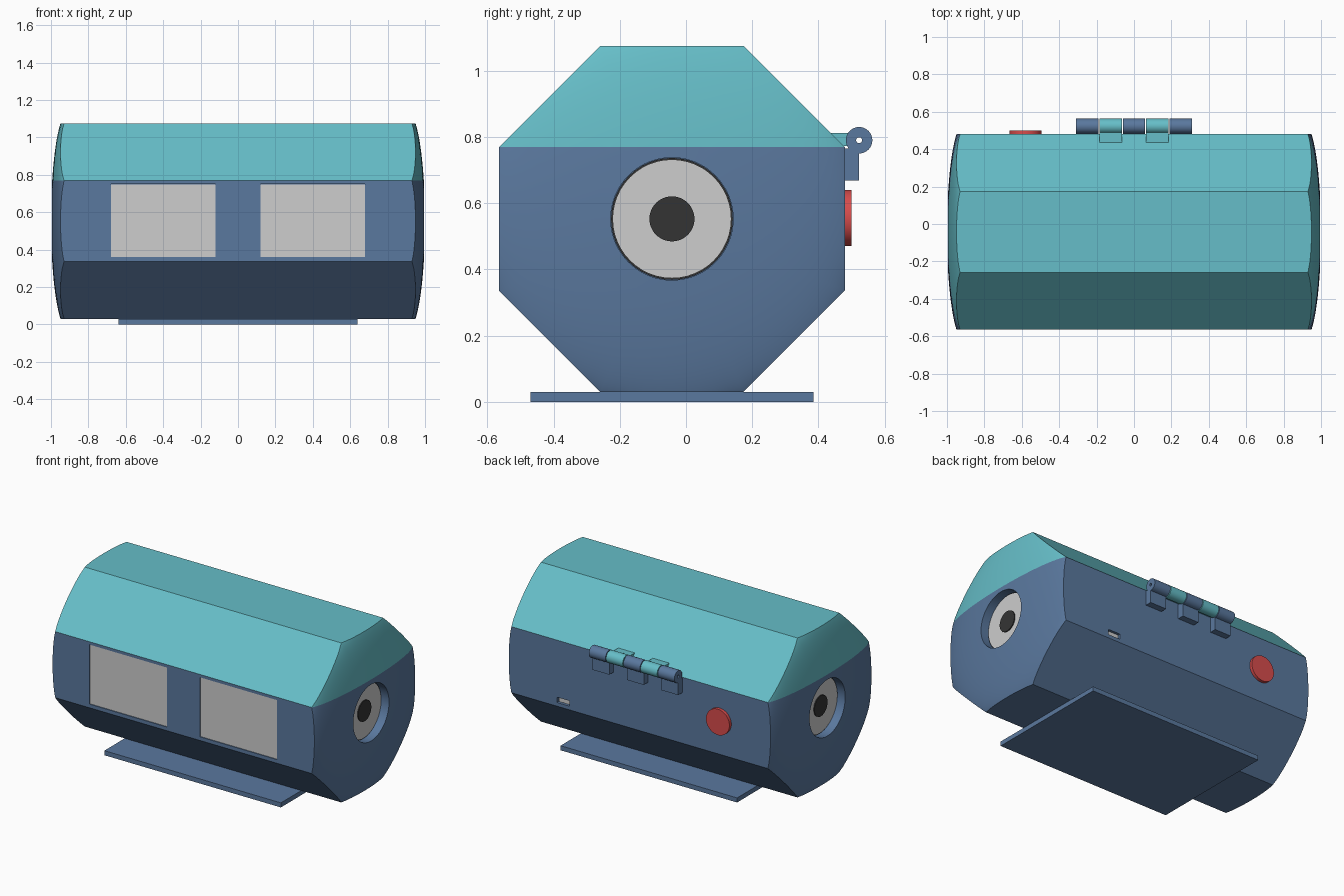
import bpy, bmesh
from math import sin, cos, pi, sqrt, radians
from mathutils import Vector, Matrix

if "Cube" in bpy.data.objects:
    bpy.data.objects.remove(bpy.data.objects["Cube"])


def material(name, r, g, b):
    m = bpy.data.materials.new(name)
    m.use_nodes = True
    m.diffuse_color = (r, g, b, 1)
    m.node_tree.nodes["Principled BSDF"].inputs["Base Color"].default_value = (r, g, b, 1)
    return m


BLUE = material("slate blue", 0.102, 0.188, 0.342)
TEAL = material("teal", 0.133, 0.515, 0.578)
GRAY = material("light gray", 0.61, 0.61, 0.61)
DARK = material("charcoal", 0.034, 0.034, 0.034)
RED = material("red", 0.68, 0.072, 0.072)

CY, CZ, HALF = -0.0425, 0.5525, 0.5225   # body axis and half height
HOLE = 0.185                             # speaker opening radius
FLOOR = 0.925                            # speaker recess depth


def finish(name, bm, mats, smooth=False):
    bmesh.ops.recalc_face_normals(bm, faces=bm.faces)
    me = bpy.data.meshes.new(name)
    bm.to_mesh(me)
    bm.free()
    for m in mats:
        me.materials.append(m)
    ob = bpy.data.objects.new(name, me)
    bpy.context.collection.objects.link(ob)
    if smooth:
        bpy.ops.object.select_all(action="DESELECT")
        ob.select_set(True)
        bpy.context.view_layer.objects.active = ob
        bpy.ops.object.shade_smooth_by_angle(angle=radians(30))
    return ob


def skin(bm, rings, closed=False):
    """Join equal rings of points with quads; cap the ends unless closed."""
    loops = [[bm.verts.new(p) for p in ring] for ring in rings]
    pairs = list(zip(loops, loops[1:]))
    if closed:
        pairs.append((loops[-1], loops[0]))
    else:
        bm.faces.new(loops[0])
        bm.faces.new(loops[-1])
    for a, b in pairs:
        for i in range(len(a)):
            j = (i + 1) % len(a)
            bm.faces.new((a[i], a[j], b[j], b[i]))


def lathe(name, profile, centre, mat, closed=False, turn=0, n=48):
    """Revolve (x, radius) pairs around the x axis, then turn about z."""
    bm = bmesh.new()
    skin(bm, [[(x, r * cos(2 * pi * i / n), r * sin(2 * pi * i / n)) for i in range(n)]
              for x, r in profile], closed)
    bm.transform(Matrix.Translation(centre) @ Matrix.Rotation(turn, 4, "Z"))
    return finish(name, bm, [mat], True)


def add_box(bm, lo, hi):
    lo, hi = Vector(lo), Vector(hi)
    bmesh.ops.create_cube(bm, size=1, matrix=Matrix.Translation((lo + hi) / 2)
                          @ Matrix.Diagonal((*(hi - lo), 1)))


def box(name, lo, hi, mat):
    bm = bmesh.new()
    add_box(bm, lo, hi)
    return finish(name, bm, [mat])


# Octagonal body with domed ends and round speaker recesses
def dome(r):
    return 1 - 0.09 * (1 - sqrt(1 - (r / 0.58) ** 2))


STEPS = 10
corners = [Vector((cos(a), sin(a))) * HALF / cos(pi / 8)
           for a in (pi / 8 + k * pi / 4 for k in range(8))]
outline = [corners[k].lerp(corners[(k + 1) % 8], j / STEPS)
           for k in range(8) for j in range(STEPS)]


def end_ring(side, t, depth=None):
    ring = []
    for p in outline:
        r = HOLE + (p.length - HOLE) * t
        q = p.normalized() * r
        ring.append((side * (depth or dome(r)), CY + q.x, CZ + q.y))
    return ring


def end_rings(side):
    return [end_ring(side, 0, FLOOR)] + [end_ring(side, 1 - (1 - u / 14) ** 2)
                                         for u in range(15)]


bm = bmesh.new()
skin(bm, end_rings(-1) + end_rings(1)[::-1])
seam = corners[0].x and CZ + HALF * sin(pi / 8) / cos(pi / 8)
bmesh.ops.bisect_plane(bm, geom=bm.verts[:] + bm.edges[:] + bm.faces[:], dist=1e-5,
                       plane_co=(0, 0, seam), plane_no=(0, 0, 1))
for f in bm.faces:
    f.material_index = int(f.calc_center_median().z > seam)
body = finish("body", bm, [BLUE, TEAL], True)

# Shallow pockets for the front panels and the rear port
FRONT, BACK = CY - HALF, CY + HALF
bm = bmesh.new()
for s in (-1, 1):
    add_box(bm, (s * 0.4 - 0.28, FRONT - 0.1, 0.36), (s * 0.4 + 0.28, FRONT + 0.012, 0.75))
add_box(bm, (0.51, BACK - 0.03, 0.36), (0.60, BACK + 0.1, 0.395))
cutter = finish("pocket_cutter", bm, [BLUE])
cutter.hide_render = True
cutter.hide_viewport = True
cut = body.modifiers.new("pockets", "BOOLEAN")
cut.operation = "DIFFERENCE"
cut.solver = "EXACT"
cut.object = cutter

# Panels, port, speakers
for s, side in ((-1, "right"), (1, "left")):
    box(side + "_front_panel", (s * 0.4 - 0.279, FRONT + 0.004, 0.361),
        (s * 0.4 + 0.279, FRONT + 0.0125, 0.749), GRAY)
    turn = 0 if s > 0 else pi
    place = (s * FLOOR, CY, CZ)
    lathe(side + "_speaker_rim", [(0, 0.184), (0.014, 0.184)], place, DARK, turn=turn)
    lathe(side + "_speaker_cone", [(0.01, 0.178), (0.018, 0.178)], place, GRAY, turn=turn)
    lathe(side + "_speaker_cap", [(0.015, 0.068), (0.024, 0.068)], place, DARK, turn=turn)
box("rear_port", (0.515, BACK - 0.032, 0.364), (0.595, BACK - 0.012, 0.391), GRAY)

# Base plate and rear button
box("base_plate", (-0.64, -0.47, 0), (0.64, 0.385, 0.03), BLUE)
lathe("rear_button", [(-0.01, 0.085), (0.02, 0.085)], (-0.58, BACK, 0.555), RED, turn=pi / 2)

# Rear hinge: alternating knuckles with leaves on lid and body
for k in range(-2, 3):
    x, w = k * 0.125, 0.06
    lid = k % 2 == 1
    mat = TEAL if lid else BLUE
    tag = "lid" if lid else "body"
    lathe(f"hinge_{tag}_knuckle_{k + 3}",
          [(-w, 0.04), (w, 0.04), (w, 0.009), (-w, 0.009)],
          (x, 0.523, 0.79), mat, closed=True, n=32)
    if lid:
        box(f"hinge_lid_leaf_{k + 3}", (x - w, 0.435, 0.772), (x + w, 0.50, 0.812), mat)
    else:
        box(f"hinge_body_leaf_{k + 3}", (x - w, 0.475, 0.668), (x + w, 0.523, 0.765), mat)
